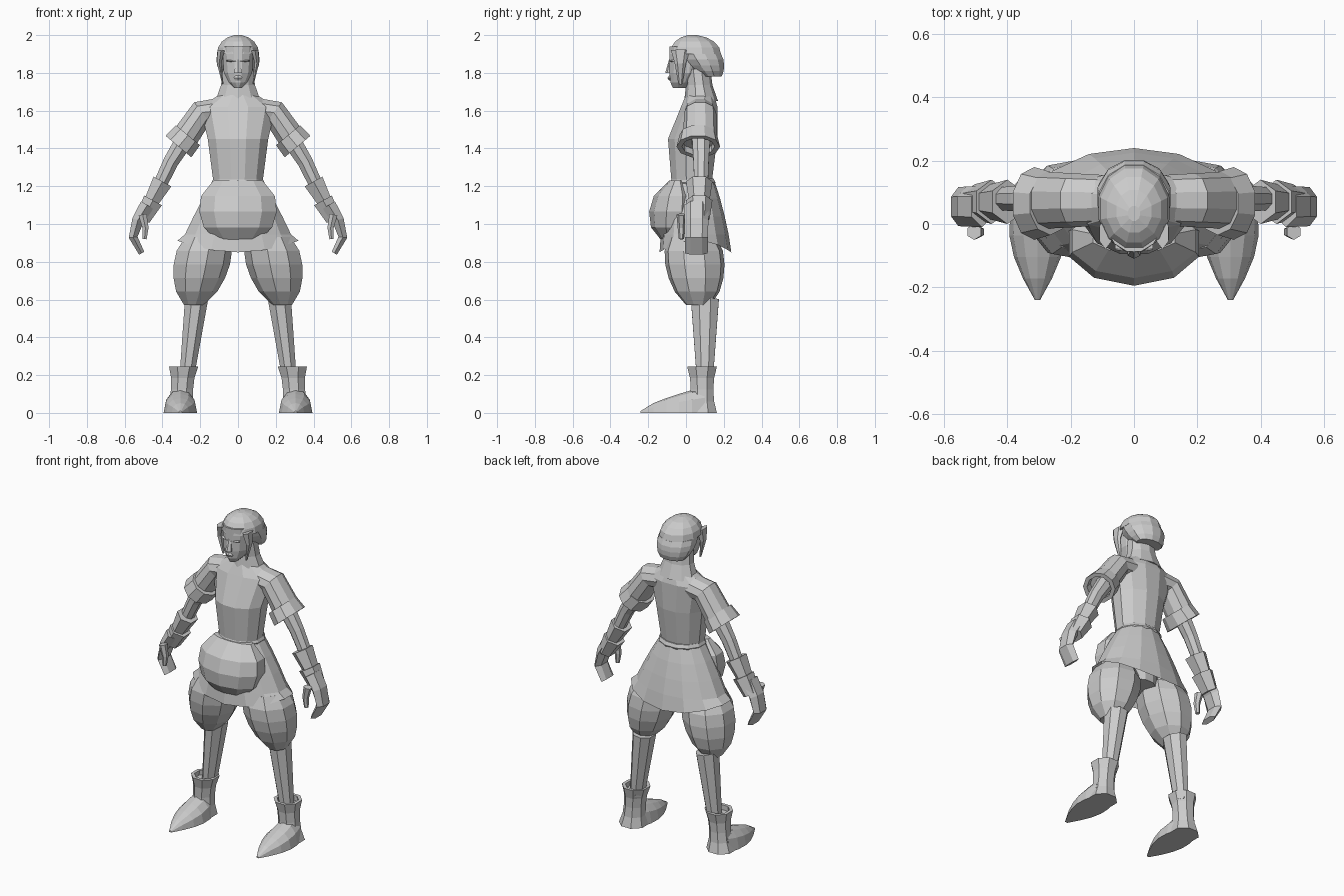
import bpy, bmesh, math
from math import sin, cos, pi
from mathutils import Matrix, Vector

cube = bpy.data.objects.get("Cube")
if cube:
    bpy.data.objects.remove(cube)

shade = [0.6] * 3 + [1]
grey = bpy.data.materials.new("plain_grey")
grey.use_nodes = True
grey.diffuse_color = shade
grey.node_tree.nodes["Principled BSDF"].inputs["Base Color"].default_value = shade


def mix(start, end, t):
    return start + (end - start) * t


def circle(sides):
    """Unit circle points, turned so that a flat side faces each axis."""
    return [(cos(2 * pi * (i + 0.5) / sides), sin(2 * pi * (i + 0.5) / sides))
            for i in range(sides)]


def hollow_end(rings):
    """Add an inset lip and a sunken floor to the last ring."""
    middle = sum(rings[-1], Vector()) / len(rings[-1])
    previous = sum(rings[-2], Vector()) / len(rings[-2])
    lip = [p.lerp(middle, 0.25) for p in rings[-1]]
    floor = [p + (previous - middle) / 2 for p in lip]
    return rings + [lip, floor]


def loft(name, rings, open_start=False):
    """Skin equal-sized rings of points into one flat-shaded object."""
    bm = bmesh.new()
    loops = [[bm.verts.new(point) for point in ring] for ring in rings]
    for low, high in zip(loops, loops[1:]):
        for i in range(len(low)):
            bm.faces.new((low[i - 1], low[i], high[i], high[i - 1]))
    if not open_start:
        bm.faces.new(loops[0])
    bm.faces.new(loops[-1])
    bmesh.ops.recalc_face_normals(bm, faces=bm.faces)
    mesh = bpy.data.meshes.new(name)
    bm.to_mesh(mesh)
    bm.free()
    mesh.materials.append(grey)
    part = bpy.data.objects.new(name, mesh)
    bpy.context.collection.objects.link(part)
    return part


def oval(z, half, front, back, x=0.0, sides=12):
    """Level oval ring given by its half width and its front and back edges."""
    return [Vector((x + half * c / cos(pi / sides), mix(front, back, (s + 1) / 2), z))
            for c, s in circle(sides)]


def barrel(bottom, top, bulge=0.0, steps=4, sides=12):
    """Oval rings blended from bottom to top, swelling in between."""
    rings = []
    for step in range(steps + 1):
        t = step / steps
        swell = bulge * max(sin(pi * t), 0) ** 0.6
        blend = {key: mix(bottom[key], top[key], t) for key in bottom}
        blend["half"] += swell
        blend["front"] -= swell
        blend["back"] += swell
        rings.append(oval(**blend, sides=sides))
    return rings


def tube(path, y, thick, deep=None, sides=8):
    """Rings square to a path of (x, z) points, tapering between two radii."""
    deep = deep or thick
    rings = []
    for i, (x, z) in enumerate(path):
        t = i / (len(path) - 1)
        before, after = path[max(i - 1, 0)], path[min(i + 1, len(path) - 1)]
        along = (Vector(after) - Vector(before)).normalized()
        across = Vector((along.y, 0, -along.x)) * mix(*thick, t)
        depth = Vector((0, mix(*deep, t), 0))
        rings.append([Vector((x, y, z)) + across * c + depth * s for c, s in circle(sides)])
    return rings


def pair(name, rings):
    """Build the left part and its mirrored right twin."""
    left = loft("left_" + name, rings)
    right = left.copy()
    right.name = "right_" + name
    right.data = left.data.copy()
    right.data.transform(Matrix.Scale(-1, 4, (1, 0, 0)))
    right.data.flip_normals()
    bpy.context.collection.objects.link(right)


# Shirt body: waist, chest, shoulders, neckline
loft("shirt_body", [
    oval(z=1.22, half=.13, front=-.08, back=.14),
    oval(z=1.45, half=.16, front=-.1, back=.17),
    oval(z=1.62, half=.2, front=-.03, back=.17),
    oval(z=1.69, half=.09, front=0, back=.15)])

# Belt, flared skirt with a hem raised at the sides, and hips inside it
waist = dict(z=1.23, half=.13, front=-.08, back=.15)
loft("belt", barrel(dict(waist, z=1.2), dict(waist, z=1.24), bulge=.01, steps=2))
hem = dict(z=.85, half=.32, front=-.14, back=.24)
skirt = loft("skirt", barrel(hem, waist, bulge=.01, sides=14), open_start=True)
for vertex in skirt.data.vertices:
    if vertex.co.z < .9:
        vertex.co.z += .6 * vertex.co.x ** 2
loft("hips", barrel(dict(z=.88, half=.1, front=-.08, back=.14), waist, steps=2))

# Rounded front pouch
loft("front_pouch", barrel(dict(z=.9, half=.1, front=-.12, back=-.04),
                           dict(z=1.23, half=.13, front=-.09, back=0),
                           bulge=.09, sides=10))

# Neck scarf spreading onto the shoulders
loft("neck_scarf", barrel(dict(z=1.65, half=.12, front=-.01, back=.17),
                          dict(z=1.82, half=.08, front=-.01, back=.13),
                          bulge=-.01, steps=2, sides=10))

# Face: chin, jaw, cheeks and forehead
loft("face", [
    oval(z=1.72, half=.02, front=-.07, back=0),
    oval(z=1.75, half=.05, front=-.085, back=.04),
    oval(z=1.8, half=.075, front=-.09, back=.08),
    oval(z=1.94, half=.085, front=-.09, back=.1)])
loft("nose", barrel(dict(z=1.8, half=.02, front=-.11, back=-.07),
                    dict(z=1.87, half=.01, front=-.09, back=-.07), steps=1, sides=6))
lip = dict(z=1.76, half=.015, front=-.09, back=-.07)
loft("lips", barrel(lip, dict(lip, z=1.785), bulge=.008, steps=2, sides=6))
pair("brow", tube([(0, 1.86), (.06, 1.865)], y=-.07, thick=(.007, .005),
                  deep=(.02, .012), sides=6))

# Hair: domed crown over a full back roll
crown = []
for lift in range(5):
    turn = lift * pi / 9
    size = cos(turn)
    crown.append(oval(z=1.9 + .1 * sin(turn) / sin(4 * pi / 9), half=.112 * size,
                      front=mix(.03, -.09, size), back=mix(.03, .19, size)))
loft("hair_crown", crown)
loft("hair_back", barrel(dict(z=1.78, half=.08, front=.08, back=.19),
                         dict(z=1.9, half=.11, front=-.05, back=.19), bulge=.015))
pair("hair_lock", tube([(.09, 1.92), (.1, 1.85), (.08, 1.74)], y=-.03,
                       thick=(.022, .004), deep=(.05, .01), sides=6))

# Sleeve and turned-up cuff
pair("sleeve", tube([(.1, 1.6), (.19, 1.59), (.28, 1.46)], y=.075,
                    thick=(.07, .075), deep=(.08, .09), sides=10))
pair("sleeve_cuff", hollow_end(tube([(.265, 1.47), (.315, 1.41)], y=.065,
                                    thick=(.087, .093), deep=(.1, .115), sides=10)))

# Forearm and two-tier bracer
pair("forearm", tube([(.28, 1.45), (.355, 1.33), (.45, 1.13)], y=.08, thick=(.052, .036)))
for tier, name in enumerate(("upper_bracer", "lower_bracer")):
    x, z = .4 + .05 * tier, 1.225 - .1 * tier
    pair(name, tube([(x, z), (x + .055, z - .1)], y=.07, thick=(.062, .046),
                    deep=(.07, .055), sides=6))

# Mitten hand curling inwards, with thumb
pair("hand", tube([(.48, 1.1), (.53, 1.02), (.555, .93), (.51, .845)], y=.055,
                  thick=(.045, .018), deep=(.065, .06), sides=6))
pair("thumb", tube([(.505, 1.05), (.49, .98), (.495, .92)], y=-.025,
                   thick=(.025, .013), sides=6))

# Baggy trouser leg and calf
pair("trouser_leg", barrel(dict(z=.57, half=.05, front=0, back=.13, x=.235),
                           dict(z=.93, half=.11, front=-.09, back=.16, x=.17),
                           bulge=.06, steps=5, sides=9))
pair("calf", tube([(.27, .2), (.245, .4), (.22, .6)], y=.1,
                  thick=(.042, .066), deep=(.048, .08)))

# Boot ankle pinched below a flared cuff
pair("boot_cuff", hollow_end(barrel(dict(z=0, half=.08, front=0, back=.17, x=.305),
                                    dict(z=.245, half=.077, front=0, back=.17, x=.288),
                                    bulge=-.02, sides=8)))

# Boot foot: flat sole, arched top, pointed toe
foot = []
for step in range(6):
    t = step / 5
    width = .09 * sin(pi * (.7 * t + .03))
    height = .01 + .13 * t ** .7
    arch = [pi * i / 6 for i in range(7)]
    foot.append([Vector((.305 + width * cos(a), mix(-.24, .1, t), height * abs(sin(a)) ** .8))
                 for a in arch])
pair("boot_foot", foot)
